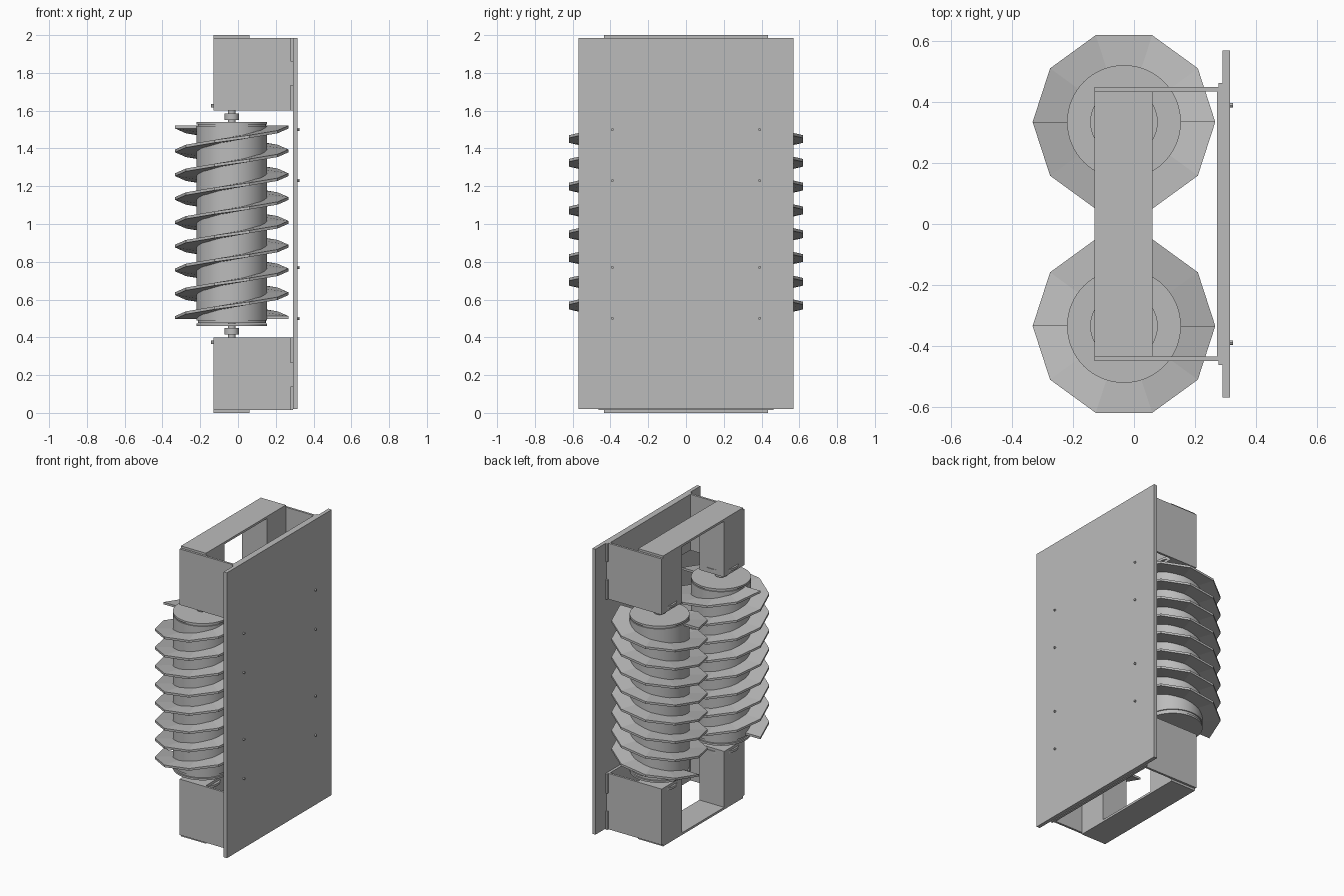
import bpy, bmesh, math

if "Cube" in bpy.data.objects:
    bpy.data.objects.remove(bpy.data.objects["Cube"])

grey = bpy.data.materials.new("plain grey")
grey.use_nodes = True
grey.diffuse_color = (0.5, 0.5, 0.5, 1)
grey.node_tree.nodes["Principled BSDF"].inputs["Base Color"].default_value = (0.5, 0.5, 0.5, 1)

AXIS_X, AXIS_Y = -0.033, 0.335   # roller axis (mirrored front / rear)


def box(name, x, y, z):
    """Box from (min, max) pairs."""
    lo = [min(p) for p in (x, y, z)]
    hi = [max(p) for p in (x, y, z)]
    bpy.ops.mesh.primitive_cube_add(size=1, location=[(a + b) / 2 for a, b in zip(lo, hi)])
    ob = bpy.context.object
    ob.name = name
    ob.scale = [b - a for a, b in zip(lo, hi)]
    bpy.ops.object.transform_apply(location=False, rotation=False, scale=True)
    ob.data.materials.append(grey)
    return ob


def cylinder(name, r, x, y, z0, z1, sides=48):
    bpy.ops.mesh.primitive_cylinder_add(vertices=sides, radius=r, depth=abs(z1 - z0),
                                        location=(x, y, (z0 + z1) / 2))
    ob = bpy.context.object
    ob.name = name
    ob.data.materials.append(grey)
    bpy.ops.object.shade_smooth_by_angle(angle=math.radians(30))
    return ob


def flight(name, side, start, turns=4, steps=10, z0=0.505, pitch=0.252):
    """Ten-sided helical blade; side mirrors its handedness in y."""
    bm = bmesh.new()
    half = 0.0075
    rings = []
    for i in range(turns * steps + 1):
        a = start + math.tau * i / steps
        z = z0 + pitch * i / steps
        rings.append([bm.verts.new((AXIS_X + r * math.cos(a),
                                    side * (AXIS_Y - r * math.sin(a)), z + h))
                      for r, h in ((0.17, -half), (0.3, -half), (0.3, half), (0.17, half))])
    for p, q in zip(rings, rings[1:]):
        for k in range(4):
            n = (k + 1) % 4
            bm.faces.new((p[k], p[n], q[n], q[k]))
    bm.faces.new(rings[0])
    bm.faces.new(rings[-1])
    bmesh.ops.recalc_face_normals(bm, faces=bm.faces)
    mesh = bpy.data.meshes.new(name)
    bm.to_mesh(mesh)
    bm.free()
    mesh.materials.append(grey)
    ob = bpy.data.objects.new(name, mesh)
    bpy.context.collection.objects.link(ob)


# Mounting plate
box("mounting_plate", (0.29, 0.315), (-0.57, 0.57), (0.02, 1.985))

# Rollers: drum, grooved end caps and two-start screw blades
for side, label in ((-1, "front"), (1, "rear")):
    y = side * AXIS_Y
    cylinder(label + "_drum", 0.187, AXIS_X, y, 0.49, 1.52, 64)
    cylinder(label + "_drum_core", 0.18, AXIS_X, y, 0.475, 1.535, 64)
    cylinder(label + "_shaft", 0.02, AXIS_X, y, 0.38, 1.62, 24)
    for start in (0, math.pi):
        flight(label + "_screw_blade", side, start)

# Upper and lower brackets
for end, level in ((1, "upper"), (-1, "lower")):
    def z(*heights):
        return tuple(1 + end * (h - 1) for h in heights)

    box(level + "_bracket_strip", (-0.13, 0.06), (-0.435, 0.435), z(1.985, 2.0))
    box(level + "_bracket_back", (0.272, 0.29), (-0.45, 0.45), z(1.6, 1.985))
    for side, label in ((-1, "front"), (1, "rear")):
        name = level + "_" + label
        y = side * AXIS_Y
        box(name + "_bracket_wall", (-0.13, 0.272), (side * 0.435, side * 0.45), z(1.6, 1.985))
        box(name + "_motor_housing", (-0.13, 0.06), (side * 0.23, side * 0.435), z(1.6, 1.985))
        for low, high in ((1.6, 1.735), (1.86, 1.985)):
            box(name + "_bracket_tab", (0.277, 0.29), (side * 0.44, side * 0.463), z(low, high))
        cylinder(name + "_motor_flange", 0.111, AXIS_X, y, *z(1.618, 1.634))
        cylinder(name + "_shaft_collar", 0.038, AXIS_X, y, *z(1.55, 1.585), sides=32)
        cylinder(name + "_drum_cap", 0.187, AXIS_X, y, *z(1.527, 1.54), sides=64)
        # Mounting screws through the plate
        for height in (1.5, 1.23):
            screw = cylinder(name + "_plate_screw", 0.007, 0.312, side * 0.39,
                             *z(height - 0.013, height + 0.013), sides=12)
            screw.rotation_euler.y = math.pi / 2
